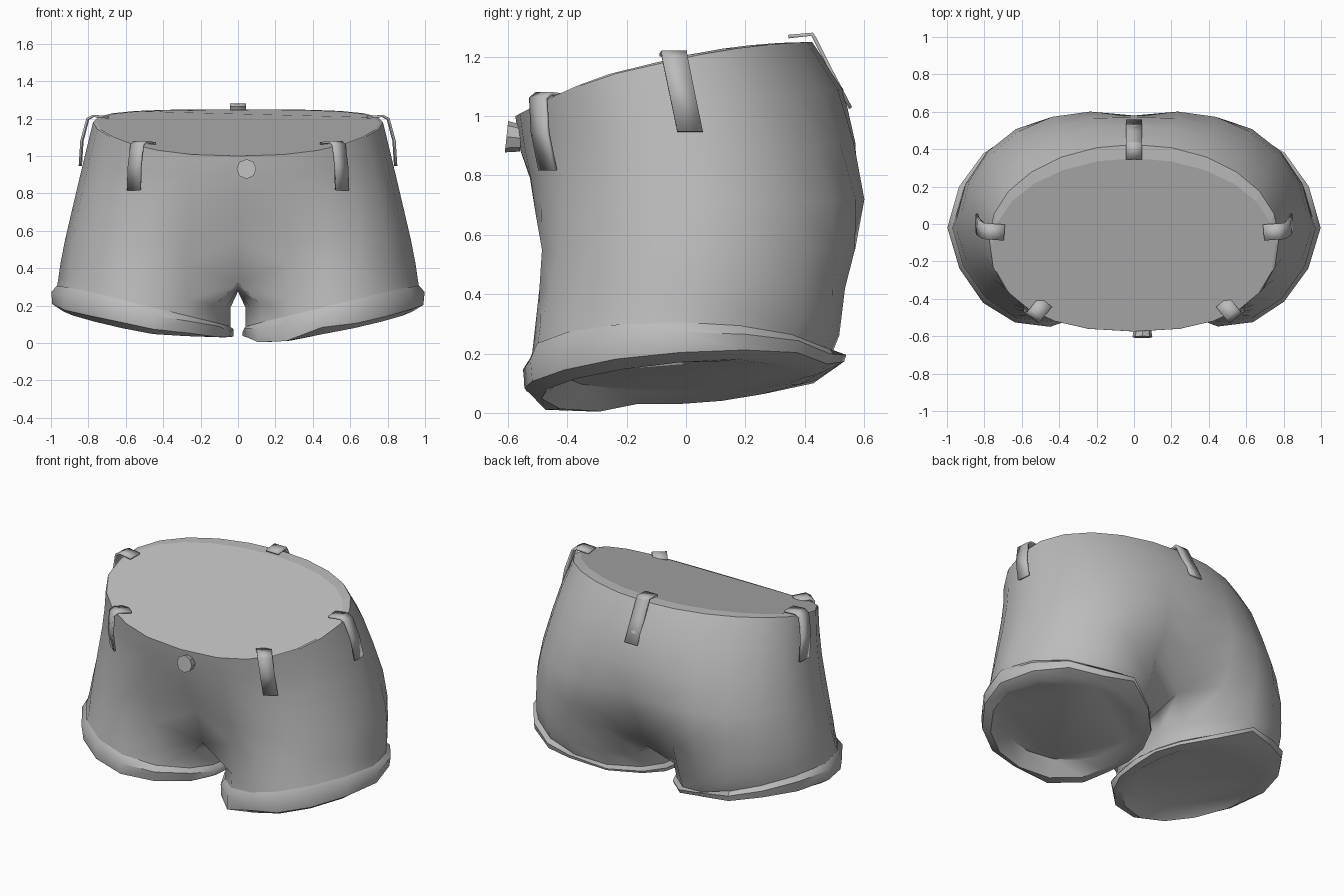
import bpy, bmesh, random
from math import sin, cos, radians, pi, copysign
from mathutils import Vector, Matrix

cube = bpy.data.objects.get("Cube")
if cube:
    bpy.data.objects.remove(cube)
random.seed(4)

grey = bpy.data.materials.new("grey_cloth")
grey.use_nodes = True
grey.diffuse_color = (0.5, 0.5, 0.5, 1)
grey.node_tree.nodes["Principled BSDF"].inputs["Base Color"].default_value = (0.5, 0.5, 0.5, 1)


def finish(name, bm, angle=40):
    bmesh.ops.recalc_face_normals(bm, faces=bm.faces)
    mesh = bpy.data.meshes.new(name)
    bm.to_mesh(mesh)
    bm.free()
    obj = bpy.data.objects.new(name, mesh)
    bpy.context.collection.objects.link(obj)
    mesh.materials.append(grey)
    bpy.ops.object.select_all(action='DESELECT')
    obj.select_set(True)
    bpy.context.view_layer.objects.active = obj
    bpy.ops.object.shade_smooth_by_angle(angle=radians(angle))
    return obj


def bridge(bm, a, b, closed):
    n = len(a)
    for i in range(n if closed else n - 1):
        j = (i + 1) % n
        bm.faces.new((a[i], a[j], b[j], b[i]))


# Body levels: half width, front y, back y, height, tilt, bow, blend towards leg shape
LEVELS = [
    (0.775, -0.575, 0.425, 1.18, 0.125, 0.055, 0.0),
    (0.812, -0.56, 0.53, 1.03, 0.10, 0.04, 0.0),
    (0.85, -0.545, 0.59, 0.87, 0.06, 0.02, 0.08),
    (0.89, -0.54, 0.635, 0.70, 0.02, 0.0, 0.22),
    (0.925, -0.525, 0.615, 0.55, 0.0, 0.0, 0.42),
    (0.95, -0.515, 0.56, 0.42, 0.0, 0.0, 0.7),
]
ANGLES = [-90 + 15 * i for i in range(13)]
SPREAD = 145 / 90
INNER = 3


def leg_xy(w, f, b, deg):
    t = radians(deg)
    x = (w + 0.04) / 2 + (w - 0.04) / 2 * cos(t)
    # slight point at the side seam
    if cos(t) > 0:
        x -= 0.025 * abs(sin(2 * t))
    return x, (f + b) / 2 + (b - f) / 2 * sin(t)


def body_point(level, deg):
    k = min(int(level), len(LEVELS) - 2)
    u = level - k
    w, f, b, z, tilt, bow, mix = [p + (q - p) * u for p, q in zip(LEVELS[k], LEVELS[k + 1])]
    t = radians(deg)
    s, c = sin(t), max(cos(t), 0)
    # the front is a little squarer than the back
    power = 0.85 if deg < 0 else 1
    x, y = w * c ** power, (f + b) / 2 + (b - f) / 2 * copysign(abs(s) ** power, s)
    lx, ly = leg_xy(w, f, b, deg * SPREAD)
    x += (lx - x) * mix
    y += (ly - y) * mix
    if abs(deg) == 90:
        x = 0
    return Vector((x, y, z + tilt * s - bow * s * s))


# Leg ring angles: outer arc, then the inner thigh
step = (360 - 2 * 90 * SPREAD) / (INNER + 1)
LEG_ANGLES = [a * SPREAD for a in ANGLES] + [90 * SPREAD + step * (i + 1) for i in range(INNER)]


def leg_ring(w, f, b, z, lean):
    return [Vector((*leg_xy(w, f, b, a), z + lean * cos(radians(a)))) for a in LEG_ANGLES]


HEM = leg_ring(0.97, -0.525, 0.485, 0.185, 0.105)

# Body: half built and mirrored, open at the waist and legs
bm = bmesh.new()
rings = [[bm.verts.new(body_point(k, a)) for a in ANGLES] for k in range(len(LEVELS))]
for end in (rings[-1][0], rings[-1][-1]):
    end.co.z -= 0.10
for upper, lower in zip(rings, rings[1:]):
    bridge(bm, upper, lower, False)
front, back = rings[-1][0].co, rings[-1][-1].co
crotch = []
for i in range(INNER):
    u = (i + 1) / (INNER + 1)
    p = back.lerp(front, u)
    crotch.append(bm.verts.new((0, p.y, p.z - 0.045 * sin(pi * u))))
thigh = rings[-1] + crotch
middle = [bm.verts.new(p) for p in leg_ring(0.96, -0.515, 0.52, 0.27, 0.08)]
hem = [bm.verts.new(p) for p in HEM]
bridge(bm, thigh, middle, True)
bridge(bm, middle, hem, True)
body = finish("shorts_body", bm, 60)
mirror = body.modifiers.new("mirror", 'MIRROR')
mirror.merge_threshold = 0.0005

# Waist: a band around a flat fill
bm = bmesh.new()
half = [body_point(0, a) for a in ANGLES]
outline = half + [Vector((-p.x, p.y, p.z)) for p in half[-2:0:-1]]
outer = [bm.verts.new(p) for p in outline]
inner = [bm.verts.new((p.x * 0.975, -0.574 + (p.y + 0.575) * 0.925, p.z - 0.002)) for p in outline]
bridge(bm, outer, inner, True)
bm.faces.new(inner)
finish("waist_fill", bm, 2)

# Rolled cuffs: slightly uneven, folding in to the filled leg opening
CENTRE = Vector((0.505, -0.02, 0))
for side, name in ((1, "left_cuff"), (-1, "right_cuff")):
    bm = bmesh.new()
    loops = []
    for scale, drop in ((1.0, -0.012), (1.055, 0.02), (1.04, 0.07), (0.93, 0.092), (0.8, 0.06)):
        loop = []
        for p, a in zip(HEM, LEG_ANGLES):
            c, s = cos(radians(a)), sin(radians(a))
            wobble = random.uniform(-0.01, 0.01) if 1 < scale else 0
            q = CENTRE + (p - CENTRE) * (scale + wobble)
            q.z = max(p.z - drop * (0.95 + 0.35 * c - 0.45 * s) + wobble, 0.045 + 0.015 * c)
            # keep the cuffs from crossing the middle
            q.x = min(max(q.x, 0.025), 0.998)
            if scale < 0.85:
                q.z = 0.125 + 0.055 * c
                q.y += 0.015
            # loose flap at the inner front of the left cuff
            if side > 0 and 0.9 < scale and drop > 0.05 and q.x < 0.35 and q.y < -0.2:
                q.z = 0.005 + 0.1 * max(0, q.x - 0.2)
            # small fold at the back
            if 1 < scale and 80 < a < 110:
                q.y += 0.03
                q.z += 0.03
            loop.append(bm.verts.new((q.x * side, q.y, q.z)))
        loops.append(loop)
    for p, q in zip(loops, loops[1:]):
        bridge(bm, p, q, True)
    bm.faces.new(loops[-1])
    finish(name, bm, 40)


# Belt loops: bent strips hooked over the waist
def belt_loop(name, deg, low, gap, flip):
    top, bottom = body_point(0, deg), body_point(low, deg)
    out = Vector((cos(radians(deg)), sin(radians(deg)), 0))
    across = Vector((-out.y, out.x, 0))
    # hang nearly straight down
    bottom -= across * (bottom - top).dot(across) * 0.4
    up = Vector((0, 0, 1))
    path = [top - out * 0.08 + up * 0.018,
            top + up * 0.026,
            top + out * gap + up * 0.01,
            top.lerp(bottom, 0.45) + out * gap * 1.15,
            bottom + out * 0.01]
    bm = bmesh.new()
    edges = []
    for p in path:
        pair = []
        for s in (-0.043, 0.043):
            q = p + across * s
            pair.append(bm.verts.new((q.x * flip, q.y, q.z)))
        edges.append(pair)
    for p, q in zip(edges, edges[1:]):
        bm.faces.new((p[0], p[1], q[1], q[0]))
    obj = finish(name, bm, 30)
    solid = obj.modifiers.new("thickness", 'SOLIDIFY')
    solid.thickness = 0.012
    solid.offset = 0


for flip, word in ((1, "left"), (-1, "right")):
    belt_loop(word + "_front_belt_loop", -51, 1.95, 0.025, flip)
    belt_loop(word + "_side_belt_loop", 4, 1.55, 0.03, flip)
belt_loop("back_belt_loop", 90, 1.35, 0.01, 1)

# Waist button
bm = bmesh.new()
bmesh.ops.create_cone(bm, cap_ends=True, segments=8, radius1=0.045, radius2=0.053, depth=0.05,
                      matrix=Matrix.Translation((0.045, -0.58, 0.928)) @ Matrix.Rotation(radians(84), 4, 'X'))
finish("waist_button", bm, 30)
